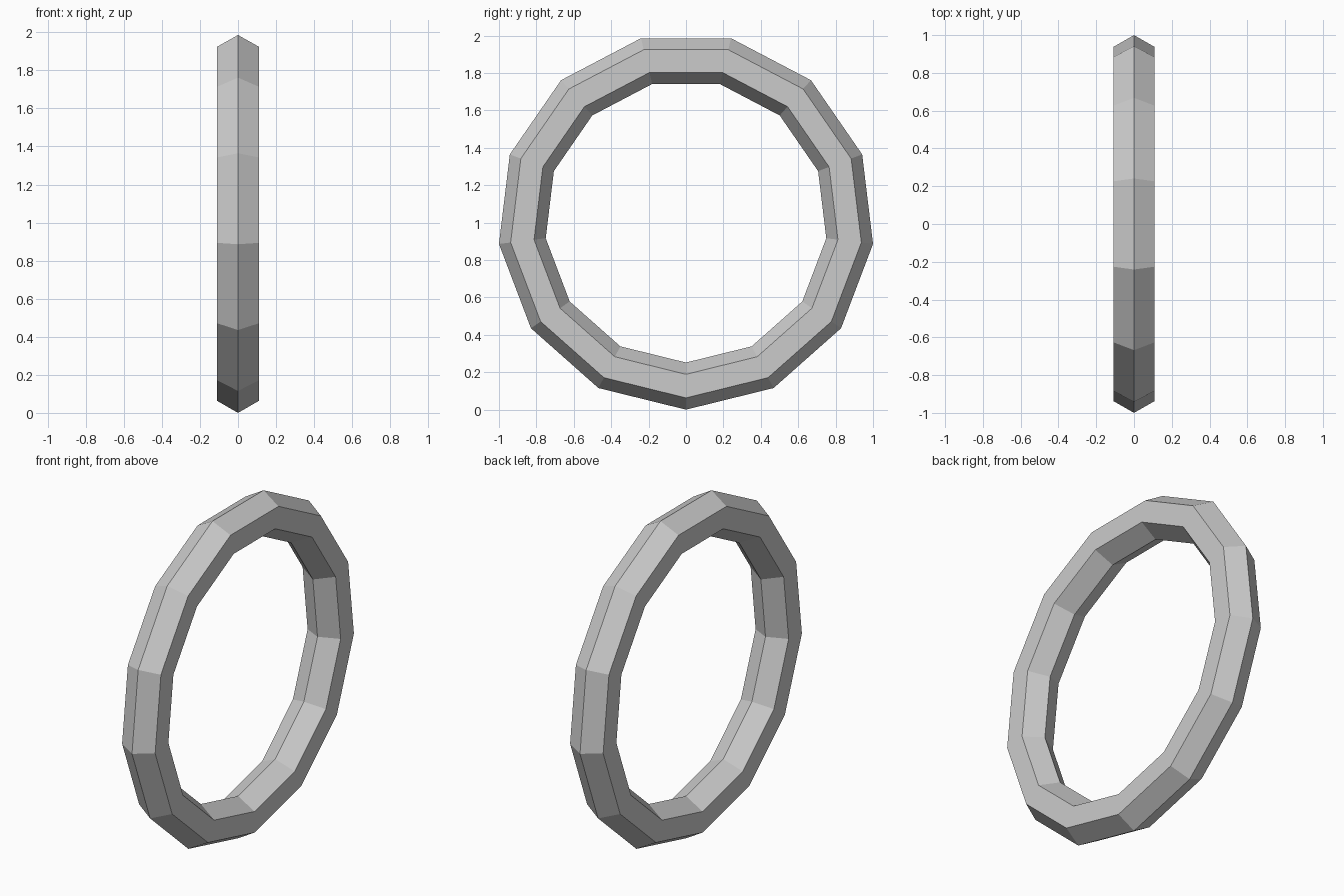
import bpy
from math import pi, cos

if "Cube" in bpy.data.objects:
    bpy.data.objects.remove(bpy.data.objects["Cube"])

# Overall sizes: 13 segments around, hexagonal cross-section
SEGMENTS, SIDES = 13, 6
outer = 1 / cos(pi / 26)      # outer radius giving a 2 unit width
tube = outer / 8              # cross-section radius

# Faceted ring standing upright, one corner pointing down
bpy.ops.mesh.primitive_torus_add(
    major_segments=SEGMENTS, minor_segments=SIDES,
    major_radius=outer - tube, minor_radius=tube,
    location=(0, 0, outer), rotation=(0, pi / 2, 0))
ring = bpy.context.object
ring.name = "ring"
bpy.ops.object.transform_apply(location=True, rotation=True, scale=True)
bpy.ops.object.shade_flat()
